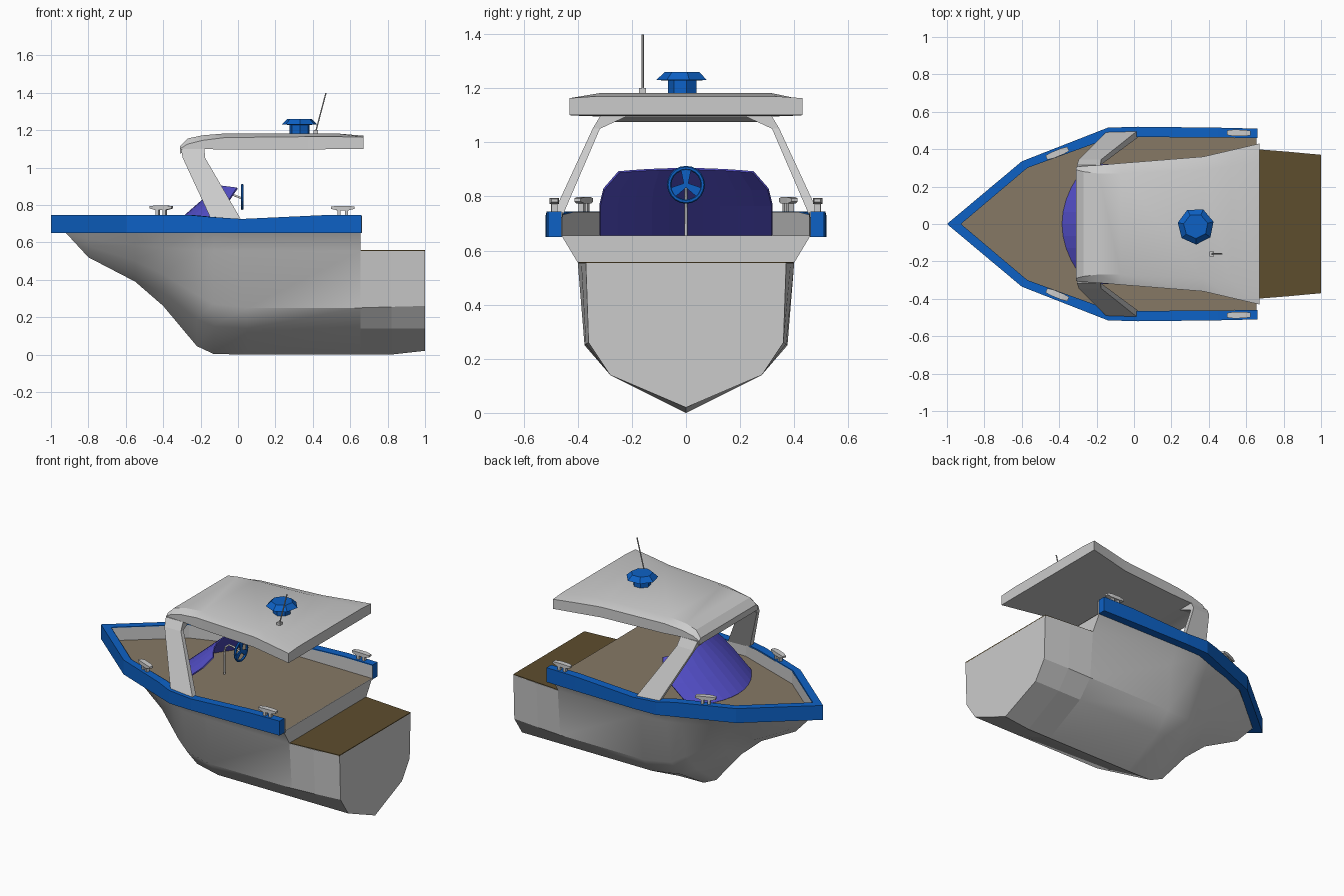
import bpy, bmesh, math
from mathutils import Vector, Matrix

if "Cube" in bpy.data.objects:
    bpy.data.objects.remove(bpy.data.objects["Cube"])


def material(name, rgb):
    m = bpy.data.materials.new(name)
    m.diffuse_color = (*rgb, 1)
    m.use_nodes = True
    m.node_tree.nodes["Principled BSDF"].inputs["Base Color"].default_value = m.diffuse_color
    return m


BLUE = material("blue", (0.004, 0.12, 0.56))
DECK = material("deck_brown", (0.24, 0.19, 0.13))
DARK = material("platform_brown", (0.11, 0.075, 0.027))
GLASS = material("purple", (0.09, 0.08, 0.6))


def finish(name, bm, mat=None, smooth=None):
    bmesh.ops.remove_doubles(bm, verts=bm.verts, dist=1e-4)
    bmesh.ops.recalc_face_normals(bm, faces=bm.faces)
    me = bpy.data.meshes.new(name)
    bm.to_mesh(me)
    bm.free()
    ob = bpy.data.objects.new(name, me)
    bpy.context.collection.objects.link(ob)
    if mat:
        me.materials.append(mat)
    if smooth:
        bpy.ops.object.select_all(action='DESELECT')
        ob.select_set(True)
        bpy.context.view_layer.objects.active = ob
        bpy.ops.object.shade_smooth_by_angle(angle=math.radians(smooth))
    return ob


def loft(name, rings, mat=None, closed=True, smooth=None):
    """Skin a list of equal-length point rings; closed rings get end caps."""
    bm = bmesh.new()
    vs = [[bm.verts.new(p) for p in r] for r in rings]
    n = len(rings[0])
    for a, b in zip(vs, vs[1:]):
        for i in range(n if closed else n - 1):
            j = (i + 1) % n
            bm.faces.new((a[i], a[j], b[j], b[i]))
    if closed:
        bm.faces.new(vs[0])
        bm.faces.new(vs[-1])
    return finish(name, bm, mat, smooth)


def section(x, half):
    """Mirror a half section (keel first, y = 0) into a full ring."""
    return [(x, y, z) for y, z in reversed(half)] + [(x, -y, z) for y, z in half[1:]]


def box(name, size, matrix, mat=None):
    bm = bmesh.new()
    bmesh.ops.create_cube(bm, size=1, matrix=matrix @ Matrix.Diagonal((*size, 1)))
    return finish(name, bm, mat)


def tube(name, pts, r, mat=None):
    cu = bpy.data.curves.new(name, 'CURVE')
    cu.dimensions = '3D'
    cu.bevel_depth, cu.bevel_resolution, cu.use_fill_caps = r, 1, True
    sp = cu.splines.new('POLY')
    sp.points.add(len(pts) - 1)
    for p, c in zip(sp.points, pts):
        p.co = (*c, 1)
    ob = bpy.data.objects.new(name, cu)
    bpy.context.collection.objects.link(ob)
    return ob


# Hull: keel, chine, bilge, upper, sheer
full = [(0, 0), (.28, .14), (.375, .25), (.40, .555), (.46, .655)]
hull = [
    (-.92, [(0, .65)] * 5),
    (-.80, [(0, .52), (.03, .55), (.06, .58), (.085, .615), (.11, .655)]),
    (-.55, [(0, .39), (.09, .43), (.17, .50), (.25, .585), (.31, .655)]),
    (-.40, [(0, .26), (.12, .33), (.22, .43), (.31, .57), (.37, .655)]),
    (-.22, [(0, .045), (.20, .19), (.31, .32), (.37, .56), (.425, .655)]),
    (-.13, [(0, .003), (.24, .15), (.345, .27), (.39, .555), (.455, .655)]),
    (.05, full), (.655, full)]
loft("hull", [section(x, h) for x, h in hull], smooth=35)

# Stern block and swim platform
stern = full[:4]
end = [(0, .02), (.28, .14), (.36, .26), (.37, .553)]
loft("stern_block", [section(.655, stern), section(.82, [(0, .0), (.28, .14), (.37, .255), (.387, .554)]),
                     section(1, end)])
loft("swim_platform", [[(x, y, .55), (x, -y, .55), (x, -y, .558), (x, y, .558)]
                       for x, y in ((.656, .398), (1, .37))], DARK)

# Gunwale rail: outer x, y, inner x, y, top z
rail = [(.66, .51, .66, .46, .745), (.45, .515, .45, .462, .745), (.02, .52, .02, .465, .725),
        (-.14, .515, -.12, .463, .735), (-.25, .472, -.23, .423, .745),
        (-.60, .335, -.57, .30, .745), (-1, 0, -.925, 0, .745)]
path = rail + [(a, -b, c, -d, z) for a, b, c, d, z in rail[-2::-1]]
loft("gunwale_rail", [[(a, b, .65), (a, b, z), (c, d, z), (c, d, .65)] for a, b, c, d, z in path], BLUE)

# Grey inner lining and the deck
loft("inner_lining", [[(c + .004, d * .988, .65), (c + .004, d * .988, z - .003)]
                      for a, b, c, d, z in path], closed=False)
bm = bmesh.new()
bm.faces.new([bm.verts.new((min(c, .655), d, .658)) for a, b, c, d, z in path])
finish("deck", bm, DECK)

# Hardtop roof: x, outer y, bottom z, edge z, inner y, top z
roof = [(-.31, .305, 1.075, 1.10, .29, 1.115), (-.27, .31, 1.085, 1.125, .28, 1.155),
        (-.19, .315, 1.10, 1.145, .27, 1.172), (-.07, .325, 1.095, 1.16, .27, 1.182),
        (.37, .36, 1.097, 1.165, .29, 1.183), (.52, .395, 1.098, 1.165, .31, 1.183),
        (.67, .43, 1.10, 1.163, .33, 1.17)]
loft("hardtop_roof", [[(x, yo, zb), (x, yo, ze), (x, yi, zt), (x, -yi, zt), (x, -yo, ze), (x, -yo, zb)]
                      for x, yo, zb, ze, yi, zt in roof], smooth=20)

# Roof legs: x range, y range, z
leg = [(-.14, .02, .462, .50, .715), (-.295, -.175, .318, .345, 1.05), (-.305, -.18, .21, .315, 1.10)]
for side, s in (("left", 1), ("right", -1)):
    loft(side + "_roof_leg", [[(x0, s * y0, z), (x1, s * y0, z), (x1, s * y1, z), (x0, s * y1, z)]
                              for x0, x1, y0, y1, z in leg])

# Curved raked windshield
cols = [(-1 + i / 5) for i in range(11)]
rings = []
for t in cols:
    col = []
    for k in range(4):
        f = k / 3
        half = (.32, .32, .305, .25)[k]
        y = t * half
        z = (.66, .77, .83, .905 - .012 * t * t)[k]
        col.append((-.385 + 1.15 * (z - .66) + 1.3 * y * y + .03 * f * t * t, y, z))
    rings.append(col)
ws = loft("windshield", rings, GLASS, closed=False)
mod = ws.modifiers.new("thickness", 'SOLIDIFY')
mod.thickness = .008

# Steering wheel with three spokes and bent column
hub = Vector((.022, 0, .843))
bpy.ops.mesh.primitive_torus_add(location=hub, rotation=(0, math.pi / 2, 0), major_radius=.062,
                                 minor_radius=.008, major_segments=20, minor_segments=6)
bpy.context.object.name = "steering_wheel"
bpy.context.object.data.materials.append(BLUE)
for i, a in enumerate((90, 210, 330)):
    m = Matrix.Translation(hub) @ Matrix.Rotation(math.radians(a), 4, 'X')
    loft(f"wheel_spoke_{i}", [[m @ Vector((x, r, w * s)) for x, s in ((-.004, -1), (.004, -1), (.004, 1), (-.004, 1))]
                              for r, w in ((0, .008), (.062, .02))], BLUE)
tube("steering_column", [(.022, 0, .835), (-.03, 0, .855), (-.065, 0, .86), (-.09, 0, .84),
                         (-.10, 0, .80), (-.10, 0, .655)], .006)

# Radar dome on the roof
dome = [(.055, 1.175), (.055, 1.228), (.098, 1.23), (.066, 1.26)]
loft("radar_dome", [[(.33 + r * math.cos(math.tau * i / 7 + .25), -.012 + r * math.sin(math.tau * i / 7 + .25), z)
                     for i in range(7)] for r, z in dome], BLUE)

# Antenna
box("antenna_base", (.024, .026, .02), Matrix.Translation((.415, -.16, 1.19)))
tube("antenna", [(.415, -.16, 1.19), (.47, -.16, 1.398)], .004)

# Mooring cleats
for side, s in (("left", 1), ("right", -1)):
    for where, x, y, ang, z in (("bow", -.41, .378, 22, .745), ("stern", .56, .487, -1, .743)):
        m = Matrix.Translation((x, s * y, z)) @ Matrix.Rotation(math.radians(s * ang), 4, 'Z')
        loft(f"{side}_{where}_cleat_bar", [[m @ Vector((u, v, h)) for v, h in ((-w, lo), (w, lo), (w, hi), (-w, hi))]
                                           for u, w, lo, hi in ((-.063, .012, .036, .048), (-.03, .017, .028, .052),
                                                                (.03, .017, .028, .052), (.063, .012, .036, .048))])
        for k in (-1, 1):
            box(f"{side}_{where}_cleat_post", (.018, .022, .04), m @ Matrix.Translation((k * .02, 0, .015)))
